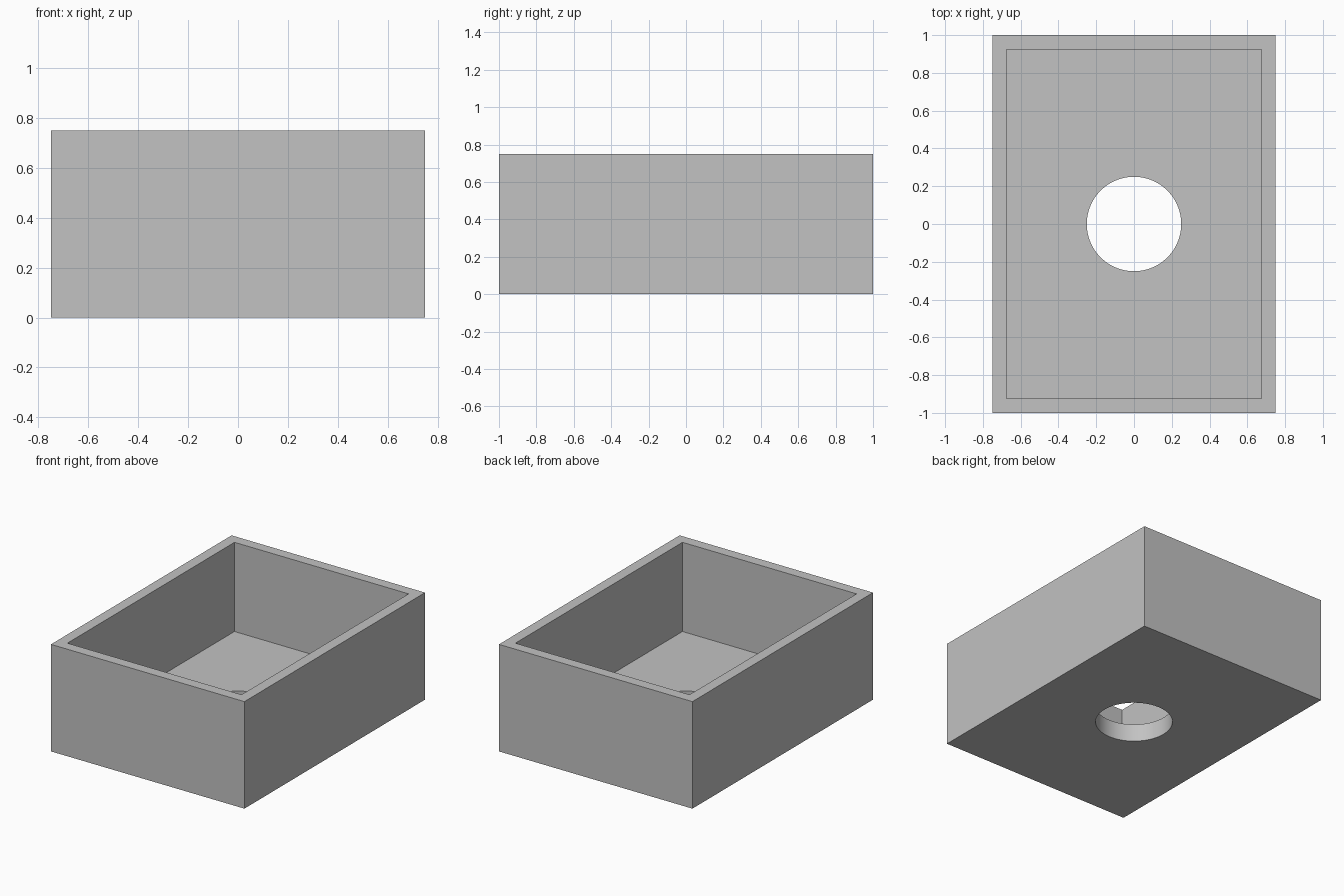
import bpy
import bmesh
import math

cube = bpy.data.objects.get("Cube")
if cube:
    bpy.data.objects.remove(cube, do_unlink=True)

WIDTH, LENGTH, HEIGHT = 1.5, 2.0, 0.75
WALL, FLOOR, HOLE_RADIUS = 0.075, 0.125, 0.25

# Plain grey material
grey = bpy.data.materials.new("plain_grey")
grey.use_nodes = True
colour = (0.54, 0.54, 0.54, 1)
grey.diffuse_color = colour
for node in grey.node_tree.nodes:
    if node.type == 'BSDF_PRINCIPLED':
        node.inputs["Base Color"].default_value = colour


def block(name, width, length, bottom, top):
    """Add a box centred on the z axis between two heights."""
    bpy.ops.mesh.primitive_cube_add(size=1, location=(0, 0, (bottom + top) / 2))
    obj = bpy.context.object
    obj.name = name
    obj.scale = (width, length, top - bottom)
    bpy.ops.object.transform_apply(location=True, rotation=False, scale=True)
    obj.data.materials.append(grey)
    return obj


def cut(target, cutter):
    """Subtract a cutter, apply the result and remove the cutter."""
    cutter.hide_render = True
    mod = target.modifiers.new("cut", 'BOOLEAN')
    mod.operation = 'DIFFERENCE'
    mod.solver = 'EXACT'
    mod.object = cutter
    bpy.context.view_layer.objects.active = target
    bpy.ops.object.modifier_apply(modifier=mod.name)
    bpy.data.objects.remove(cutter, do_unlink=True)


# Open-topped box
box = block("open_box", WIDTH, LENGTH, 0, HEIGHT)
cut(box, block("cavity_cutter", WIDTH - 2 * WALL, LENGTH - 2 * WALL, FLOOR, HEIGHT + 0.2))

# Round drain hole through the floor
bpy.ops.mesh.primitive_cylinder_add(vertices=96, radius=HOLE_RADIUS, depth=FLOOR * 4)
hole = bpy.context.object
hole.name = "hole_cutter"
hole.data.materials.append(grey)
cut(box, hole)

# Smooth hole wall, sharp box edges
bpy.ops.object.select_all(action='DESELECT')
box.select_set(True)
bpy.context.view_layer.objects.active = box
bpy.ops.object.shade_smooth_by_angle(angle=math.radians(30))
